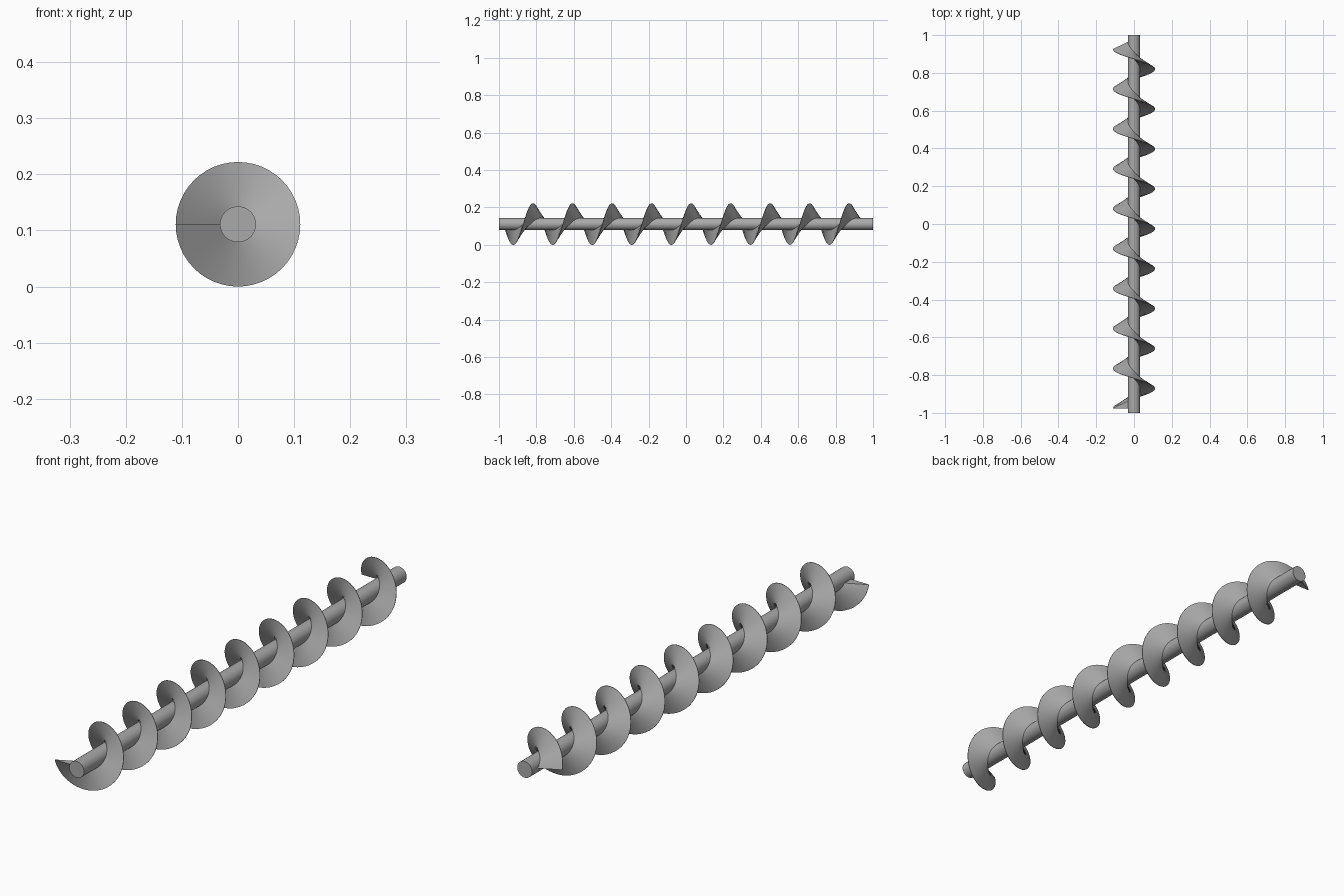
import bpy, bmesh, math

if "Cube" in bpy.data.objects:
    bpy.data.objects.remove(bpy.data.objects["Cube"])

AXIS_Z = 0.111         # height of the shaft axis
R_OUT = 0.111          # flight radius
R_SHAFT = 0.032
Y_START, PITCH, TURNS = -0.977, 0.2113, 9
STEPS = 48             # segments per turn

steel = bpy.data.materials.new("steel_grey")
steel.diffuse_color = (0.4, 0.4, 0.4, 1)
steel.use_nodes = True
steel.node_tree.nodes["Principled BSDF"].inputs["Base Color"].default_value = steel.diffuse_color


def finish(obj):
    obj.data.materials.append(steel)
    bpy.ops.object.select_all(action='DESELECT')
    obj.select_set(True)
    bpy.context.view_layer.objects.active = obj
    bpy.ops.object.shade_smooth_by_angle(angle=math.radians(35))


# Central shaft along y
bpy.ops.mesh.primitive_cylinder_add(vertices=48, radius=R_SHAFT, depth=2,
                                    location=(0, 0, AXIS_Z),
                                    rotation=(math.pi / 2, 0, 0))
shaft = bpy.context.object
shaft.name = "shaft"
finish(shaft)

# Screw flight: tapered section (radius, y offset), thick at root, thin at rim
profile = [(R_SHAFT - 0.001, 0.0), (R_OUT, 0.0),
           (R_OUT, 0.002), (R_SHAFT - 0.001, 0.04)]
bm = bmesh.new()
rings = []
for i in range(TURNS * STEPS + 1):
    turn = i / STEPS
    a = math.pi + turn * math.tau      # starts at -x, then bottom, +x, top
    rings.append([bm.verts.new((r * math.cos(a), Y_START + turn * PITCH + dy,
                                AXIS_Z + r * math.sin(a)))
                  for r, dy in profile])
n = len(profile)
for p, q in zip(rings, rings[1:]):
    for k in range(n):
        bm.faces.new((p[k], p[(k + 1) % n], q[(k + 1) % n], q[k]))
bm.faces.new(rings[0])
bm.faces.new(rings[-1])
bmesh.ops.recalc_face_normals(bm, faces=bm.faces)
mesh = bpy.data.meshes.new("screw_flight")
bm.to_mesh(mesh)
bm.free()
flight = bpy.data.objects.new("screw_flight", mesh)
bpy.context.collection.objects.link(flight)
finish(flight)
